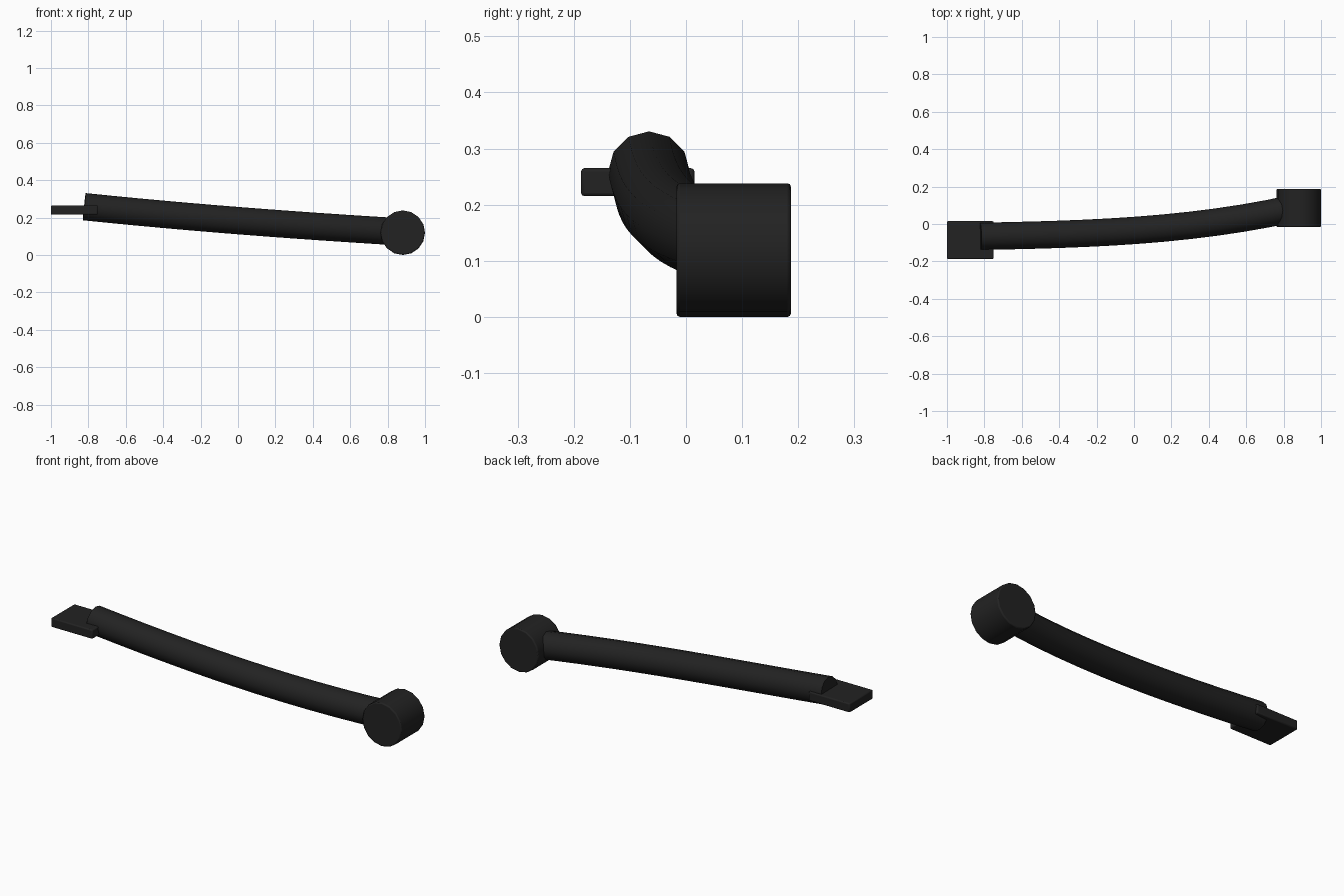
import bpy, bmesh, math
from mathutils import Vector

if "Cube" in bpy.data.objects:
    bpy.data.objects.remove(bpy.data.objects["Cube"])

black = bpy.data.materials.new("matte black")
black.diffuse_color = (0.016, 0.016, 0.016, 1)
black.use_nodes = True
black.node_tree.nodes["Principled BSDF"].inputs["Base Color"].default_value = black.diffuse_color


def finish(obj, bevel=0.0):
    """Give the part its colour, a small edge bevel and smooth shading."""
    obj.data.materials.append(black)
    if bevel:
        mod = obj.modifiers.new("edge", 'BEVEL')
        mod.width = bevel
        mod.segments = 2
        mod.limit_method = 'ANGLE'
        mod.angle_limit = math.radians(40)
    bpy.ops.object.select_all(action='DESELECT')
    obj.select_set(True)
    bpy.context.view_layer.objects.active = obj
    bpy.ops.object.shade_smooth_by_angle(angle=math.radians(35))


# Bent tube: twelve-sided rings swept along a gentle cubic curve
path = [Vector(p) for p in ((-0.822, -0.066, 0.258), (-0.26, -0.055, 0.20),
                            (0.30, -0.04, 0.158), (0.86, 0.085, 0.124))]
RADIUS, SIDES, STEPS = 0.073, 12, 12
bm = bmesh.new()
rings = []
for i in range(STEPS + 1):
    t = i / STEPS
    s = 1 - t
    a, b, c, d = path
    centre = s**3 * a + 3 * s * s * t * b + 3 * s * t * t * c + t**3 * d
    tangent = (s * s * (b - a) + 2 * s * t * (c - b) + t * t * (d - c)).normalized()
    side = Vector((0, 0, 1)).cross(tangent).normalized()
    up = tangent.cross(side)
    angles = [2 * math.pi * k / SIDES for k in range(SIDES)]
    rings.append([bm.verts.new(centre + RADIUS * (math.sin(q) * side + math.cos(q) * up))
                  for q in angles])
for r0, r1 in zip(rings, rings[1:]):
    for k in range(SIDES):
        n = (k + 1) % SIDES
        bm.faces.new((r0[k], r0[n], r1[n], r1[k]))
bm.faces.new(rings[0])
bm.faces.new(rings[-1])
bmesh.ops.recalc_face_normals(bm, faces=bm.faces)
mesh = bpy.data.meshes.new("bent_tube")
bm.to_mesh(mesh)
bm.free()
tube = bpy.data.objects.new("bent_tube", mesh)
bpy.context.collection.objects.link(tube)
finish(tube)

# Pivot barrel, lying front to back
bpy.ops.mesh.primitive_cylinder_add(vertices=16, radius=0.119, depth=0.204,
                                    location=(0.881, 0.085, 0.119),
                                    rotation=(math.pi / 2, 0, 0))
barrel = bpy.context.object
barrel.name = "pivot_barrel"
finish(barrel, 0.006)

# Flat mounting tab
bpy.ops.mesh.primitive_cube_add(size=1, location=(-0.875, -0.086, 0.24))
tab = bpy.context.object
tab.name = "mounting_tab"
tab.scale = (0.25, 0.202, 0.05)
bpy.ops.object.transform_apply(location=False, rotation=False, scale=True)
finish(tab, 0.006)
